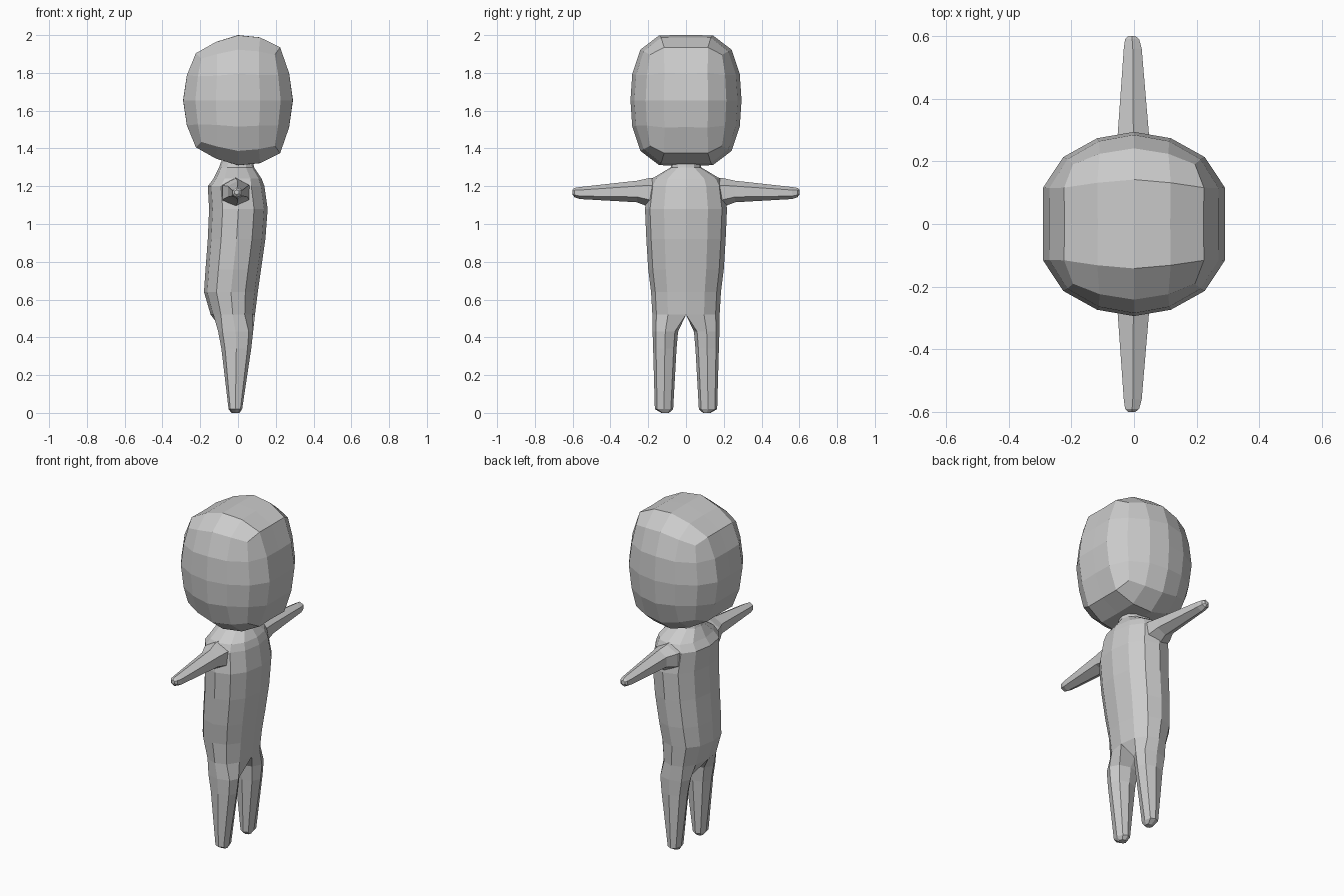
import bpy, bmesh, math

if "Cube" in bpy.data.objects:
    bpy.data.objects.remove(bpy.data.objects["Cube"])

grey = bpy.data.materials.new("plain grey")
grey.diffuse_color = (0.6, 0.6, 0.6, 1)
grey.use_nodes = True
grey.node_tree.nodes["Principled BSDF"].inputs["Base Color"].default_value = grey.diffuse_color


def make_object(name, bm, mirror=False):
    bmesh.ops.recalc_face_normals(bm, faces=bm.faces)
    mesh = bpy.data.meshes.new(name)
    bm.to_mesh(mesh)
    bm.free()
    mesh.materials.append(grey)
    obj = bpy.data.objects.new(name, mesh)
    bpy.context.collection.objects.link(obj)
    if mirror:
        mod = obj.modifiers.new("mirror", 'MIRROR')
        mod.use_axis = (False, True, False)
        mod.use_clip = True
    return obj


def bridge(bm, rings, closed):
    for a, b in zip(rings, rings[1:]):
        n = len(a)
        for i in range(n if closed else n - 1):
            j = (i + 1) % n
            bm.faces.new((a[i], a[j], b[j], b[i]))


# Head: twice-subdivided cube, squared off across y, tilted crown and jaw
cube = bmesh.new()
bmesh.ops.create_cube(cube, size=2)
cage = make_object("head_cage", cube)
cage.modifiers.new("round", 'SUBSURF').levels = 2
graph = bpy.context.evaluated_depsgraph_get()
head = bmesh.new()
head.from_mesh(cage.evaluated_get(graph).to_mesh())
bpy.data.objects.remove(cage)
top = max(v.co.z for v in head.verts)
for v in head.verts:
    x, y, z = v.co / top
    t = abs(y)
    widen = 1.0 if t < 0.1 else 1.07 if t < 0.76 else 1.02
    if min(abs(x), abs(z)) > 0.5:
        widen *= 1.05
    y *= 1 + 0.25 * z * z
    x, z = x * widen, z * widen
    z += 0.1 * x * z * abs(z)
    v.co = (0.291 * max(-1, min(1, x)), 0.294 * y,
            1.655 + 0.345 * max(-1, min(1, z)))
make_object("head", head)

# Body: half torso rings as (z, back x, front x, half width)
torso = [(1.33, -0.09, 0.08, 0.075), (1.30, -0.10, 0.085, 0.08),
         (1.24, -0.13, 0.125, 0.18), (1.20, -0.16, 0.14, 0.2),
         (1.08, -0.153, 0.157, 0.217), (0.92, -0.16, 0.145, 0.21),
         (0.76, -0.172, 0.122, 0.2), (0.64, -0.18, 0.105, 0.185),
         (0.52, -0.145, 0.09, 0.178)]
body = bmesh.new()
rings = []
for z, back, front, width in torso:
    mid, half = (back + front) / 2, (front - back) / 2
    ring = []
    for k in range(7):
        c, s = math.cos(k * math.pi / 6), math.sin(k * math.pi / 6)
        x = mid + half * math.copysign(abs(c) ** 0.9, c)
        ring.append(body.verts.new((x, 0 if k in (0, 6) else width * s ** 0.9, z)))
    rings.append(ring)
bridge(body, rings, False)

# Leg: carries on from the half ring, closed at the crotch
crotch = body.verts.new((-0.025, 0, 0.52))
legs = [rings[-1] + [crotch]]
outline = [(.7, -.75), (1, 0), (.75, .75), (0, 1),
           (-.75, .75), (-1, 0), (-.7, -.75), (0, -1)]
for z, back, front, inner, outer in [(0.43, -0.105, 0.08, 0.042, 0.177),
                                     (0.34, -0.088, 0.07, 0.05, 0.174),
                                     (0.02, -0.05, 0.022, 0.068, 0.165),
                                     (0.0, -0.035, 0.008, 0.09, 0.13)]:
    legs.append([body.verts.new(((back + front) / 2 + u * (front - back) / 2,
                                 (inner + outer) / 2 + v * (outer - inner) / 2, z))
                 for u, v in outline])
bridge(body, legs, True)
body.faces.new(legs[-1])
make_object("body", body, True)

# Arms: tapered six-sided limbs, (y, centre x, centre z, half depth, half height)
arm = bmesh.new()
rings = []
for y, cx, cz, depth, height in [(0.13, -0.012, 1.16, 0.09, 0.09),
                                 (0.20, -0.012, 1.167, 0.08, 0.075),
                                 (0.26, -0.002, 1.172, 0.06, 0.057),
                                 (0.56, -0.004, 1.164, 0.033, 0.032),
                                 (0.59, -0.006, 1.166, 0.026, 0.025),
                                 (0.60, -0.007, 1.168, 0.013, 0.013)]:
    rings.append([arm.verts.new((cx + depth * math.cos(a), y, cz + height * math.sin(a)))
                  for a in (math.radians(30 + 60 * k) for k in range(6))])
bridge(arm, rings, True)
arm.faces.new(rings[0])
arm.faces.new(rings[-1])
make_object("arms", arm, True)
